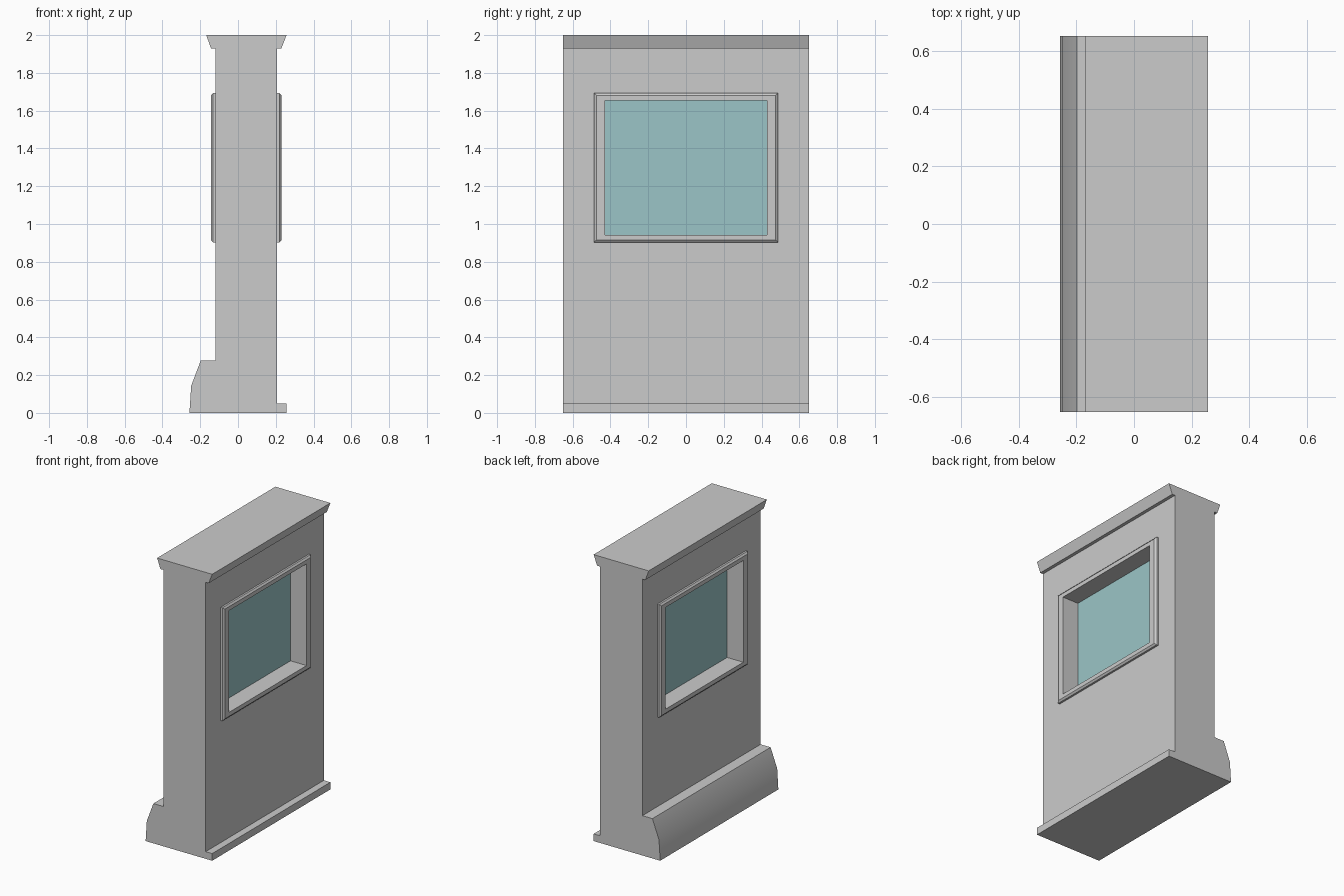
import bpy, bmesh, math

if "Cube" in bpy.data.objects:
    bpy.data.objects.remove(bpy.data.objects["Cube"])

HALF_LEN = 0.652                 # half length along y
BACK_X, FRONT_X = -0.12, 0.207   # the two wall faces
OPEN_Y, OPEN_Z0, OPEN_Z1 = 0.428, 0.943, 1.653


def make_object(name, bm):
    bmesh.ops.recalc_face_normals(bm, faces=bm.faces)
    mesh = bpy.data.meshes.new(name)
    bm.to_mesh(mesh)
    bm.free()
    obj = bpy.data.objects.new(name, mesh)
    bpy.context.collection.objects.link(obj)
    return obj


def make_box(name, x0, x1, y0, y1, z0, z1):
    bm = bmesh.new()
    bmesh.ops.create_cube(bm, size=1)
    for v in bm.verts:
        v.co.x = x1 if v.co.x > 0 else x0
        v.co.y = y1 if v.co.y > 0 else y0
        v.co.z = z1 if v.co.z > 0 else z0
    return make_object(name, bm)


def activate(obj):
    bpy.ops.object.select_all(action='DESELECT')
    obj.select_set(True)
    bpy.context.view_layer.objects.active = obj


# Wall with plinth and cornice: one cross-section extruded along y
profile = [(-0.257, 0), (0.257, 0), (0.257, 0.05), (FRONT_X, 0.05),
           (FRONT_X, 1.93), (0.23, 1.93), (0.257, 2.0), (-0.168, 2.0),
           (-0.143, 1.93), (BACK_X, 1.93), (BACK_X, 0.278),
           (-0.197, 0.278), (-0.248, 0.143)]
bm = bmesh.new()
section = bm.faces.new([bm.verts.new((x, -HALF_LEN, z)) for x, z in profile])
result = bmesh.ops.extrude_face_region(bm, geom=[section], use_keep_orig=True)
for v in result["geom"]:
    if isinstance(v, bmesh.types.BMVert):
        v.co.y = HALF_LEN
wall = make_object("wall", bm)

# Window opening cut through the wall
cutter = make_box("opening_cutter", -0.5, 0.5, -OPEN_Y, OPEN_Y, OPEN_Z0, OPEN_Z1)
cutter.hide_render = True
cut = wall.modifiers.new("opening", 'BOOLEAN')
cut.operation = 'DIFFERENCE'
cut.solver = 'EXACT'
cut.object = cutter
activate(wall)
bpy.ops.object.modifier_apply(modifier=cut.name)
bpy.data.objects.remove(cutter)
bpy.ops.object.shade_smooth_by_angle(angle=math.radians(30))


# Raised window frames with a chamfered outer edge, one per wall face
def window_frame(name, wall_x, side):
    # each ring: distance from wall, side border, top and bottom border
    rings = [(0, 0.059, 0.04), (0.013, 0.059, 0.04), (0.023, 0.046, 0.028),
             (0.023, 0, 0), (0, 0, 0)]
    bm = bmesh.new()
    loops = []
    for out, by, bz in rings:
        x, y = wall_x + side * out, OPEN_Y + by
        z0, z1 = OPEN_Z0 - bz, OPEN_Z1 + bz
        loops.append([bm.verts.new((x, *p)) for p in
                      ((-y, z0), (y, z0), (y, z1), (-y, z1))])
    for a, b in zip(loops, loops[1:] + loops[:1]):
        for i in range(4):
            j = (i + 1) % 4
            bm.faces.new((a[i], a[j], b[j], b[i]))
    return make_object(name, bm)


window_frame("window_frame_right", FRONT_X, 1)
window_frame("window_frame_left", BACK_X, -1)

# Recessed glass
glass = make_box("window_glass", -0.018, 0.106, -OPEN_Y, OPEN_Y, OPEN_Z0, OPEN_Z1)
glass_mat = bpy.data.materials.new("glass")
glass_mat.diffuse_color = (0.33, 0.56, 0.57, 1)
glass_mat.use_nodes = True
glass_mat.node_tree.nodes["Principled BSDF"].inputs["Base Color"].default_value = glass_mat.diffuse_color
glass.data.materials.append(glass_mat)
